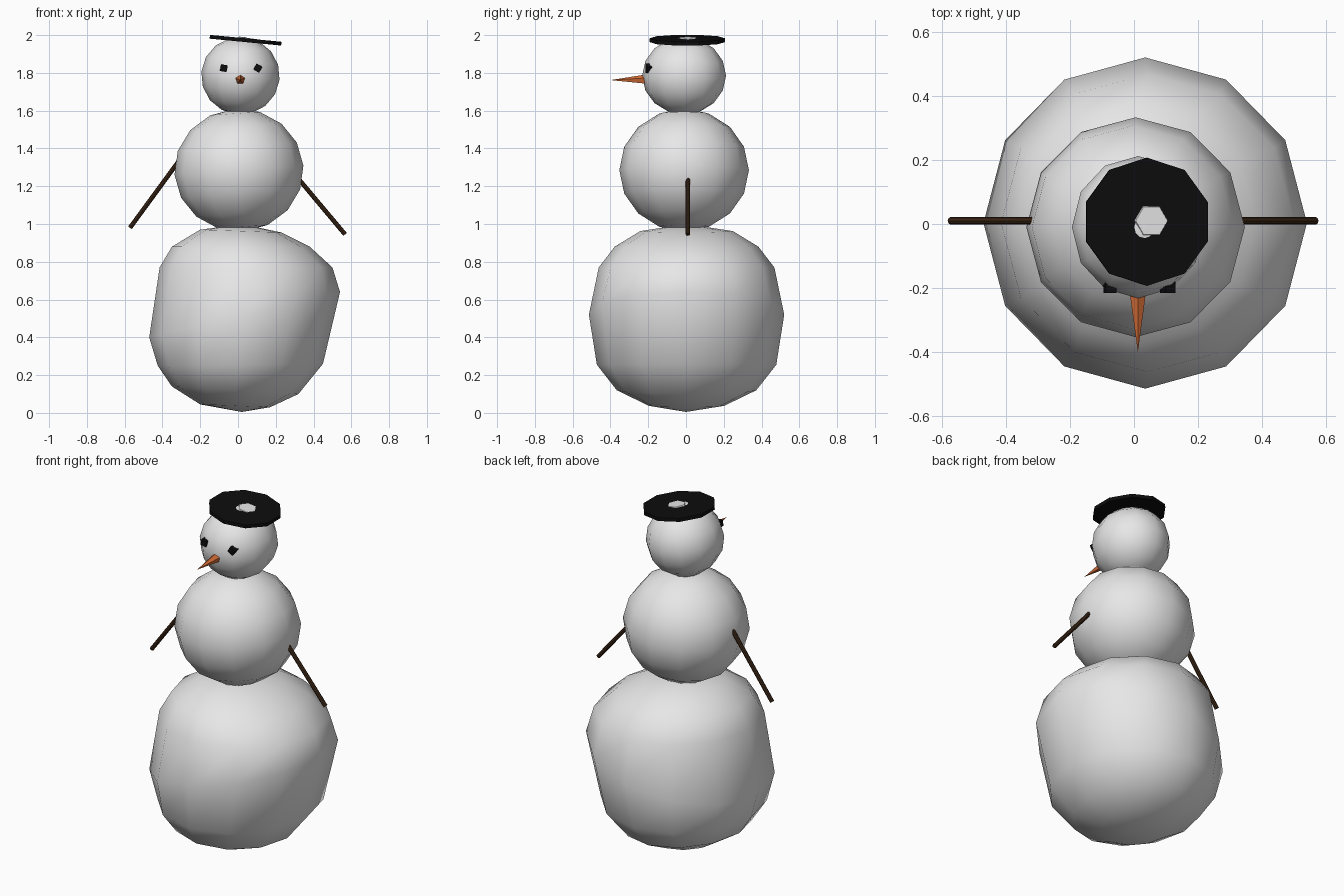
import bpy, bmesh
from math import sin, cos, tau, radians
from mathutils import Vector, Matrix

cube = bpy.data.objects.get("Cube")
if cube:
    bpy.data.objects.remove(cube, do_unlink=True)


def material(name, rgb):
    m = bpy.data.materials.new(name)
    m.use_nodes = True
    m.diffuse_color = (*rgb, 1)
    bsdf = m.node_tree.nodes["Principled BSDF"]
    bsdf.inputs["Base Color"].default_value = (*rgb, 1)
    bsdf.inputs["Roughness"].default_value = 0.8
    return m


snow = material("snow", (0.8, 0.8, 0.8))
black = material("black", (0.004, 0.004, 0.004))
carrot = material("carrot orange", (0.7, 0.16, 0.04))
bark = material("bark brown", (0.045, 0.02, 0.008))


def finish(name, bm, mat, smooth=False):
    bmesh.ops.recalc_face_normals(bm, faces=bm.faces)
    mesh = bpy.data.meshes.new(name)
    bm.to_mesh(mesh)
    bm.free()
    mesh.materials.append(mat)
    for p in mesh.polygons:
        p.use_smooth = smooth
    obj = bpy.data.objects.new(name, mesh)
    bpy.context.collection.objects.link(obj)
    return obj


def lumpy_ball(name, bottom, top, rings, y_mid, sides=12):
    """Stack of tilted rings; each ring is left x, left z, right x, right z, half depth."""
    bm = bmesh.new()
    loops = []
    for x0, z0, x1, z1, depth in rings:
        loop = []
        for i in range(sides):
            c, s = cos(tau * i / sides), sin(tau * i / sides)
            t = (c + 1) / 2
            loop.append(bm.verts.new((x0 + (x1 - x0) * t, y_mid + depth * s, z0 + (z1 - z0) * t)))
        loops.append(loop)
    low, high = bm.verts.new(bottom), bm.verts.new(top)
    for i in range(sides):
        j = (i + 1) % sides
        bm.faces.new((low, loops[0][j], loops[0][i]))
        bm.faces.new((high, loops[-1][i], loops[-1][j]))
        for a, b in zip(loops, loops[1:]):
            bm.faces.new((a[i], a[j], b[j], b[i]))
    return finish(name, bm, snow, True)


def round_ball(name, centre, size, tilt):
    bm = bmesh.new()
    bmesh.ops.create_uvsphere(bm, u_segments=12, v_segments=8, radius=1)
    bm.transform(Matrix.Translation(centre) @ Matrix.Rotation(radians(tilt), 4, 'Y')
                 @ Matrix.Diagonal((*size, 1)))
    return finish(name, bm, snow, True)


def rod(name, start, end, r0, r1, sides, mat):
    """Tapered prism between two points."""
    a, b = Vector(start), Vector(end)
    bm = bmesh.new()
    bmesh.ops.create_cone(bm, cap_ends=True, segments=sides, radius1=r0, radius2=r1,
                          depth=(b - a).length)
    bm.transform(Matrix.Translation((a + b) / 2)
                 @ (b - a).to_track_quat('Z', 'Y').to_matrix().to_4x4())
    return finish(name, bm, mat)


# Three snowballs
lumpy_ball("lower_body", (0.02, 0, 0.005), (0.02, 0, 1.0), [
    (-0.20, 0.045, 0.17, 0.03, 0.20),
    (-0.35, 0.14, 0.32, 0.10, 0.37),
    (-0.425, 0.25, 0.45, 0.26, 0.475),
    (-0.47, 0.40, 0.54, 0.64, 0.517),
    (-0.415, 0.77, 0.50, 0.77, 0.465),
    (-0.35, 0.88, 0.38, 0.88, 0.38),
    (-0.20, 0.97, 0.23, 0.955, 0.245)], 0.003)
round_ball("middle_body", (0.005, -0.01, 1.285), (0.342, 0.343, 0.325), -4)
round_ball("head", (0.013, -0.01, 1.785), (0.208, 0.222, 0.206), 6)

# Flat hat disc, with the crown of the head showing through its middle
bm = bmesh.new()
bmesh.ops.create_cone(bm, cap_ends=True, segments=10, radius1=0.2, radius2=0.2, depth=0.02)
bm.transform(Matrix.Translation((0.04, 0.007, 1.973)) @ Matrix.Rotation(radians(5.5), 4, 'Y'))
finish("hat_brim", bm, black)
rod("crown_patch", (0.053, 0.01, 1.972), (0.055, 0.01, 1.985), 0.058, 0.05, 6, snow)

# Face
for name, x, turn in (("right_eye", -0.075, 10), ("left_eye", 0.105, 30)):
    bm = bmesh.new()
    bmesh.ops.create_cube(bm, size=0.036)
    bm.transform(Matrix.Translation((x, -0.197, 1.825)) @ Matrix.Rotation(radians(turn), 4, 'Y'))
    finish(name, bm, black)
rod("nose", (0.012, -0.19, 1.765), (0.012, -0.4, 1.762), 0.03, 0, 5, carrot)

# Stick arms
rod("right_arm", (-0.572, 0.01, 0.98), (-0.29, 0.01, 1.365), 0.012, 0.012, 8, bark)
rod("left_arm", (0.567, 0.01, 0.945), (0.29, 0.01, 1.275), 0.012, 0.012, 8, bark)
